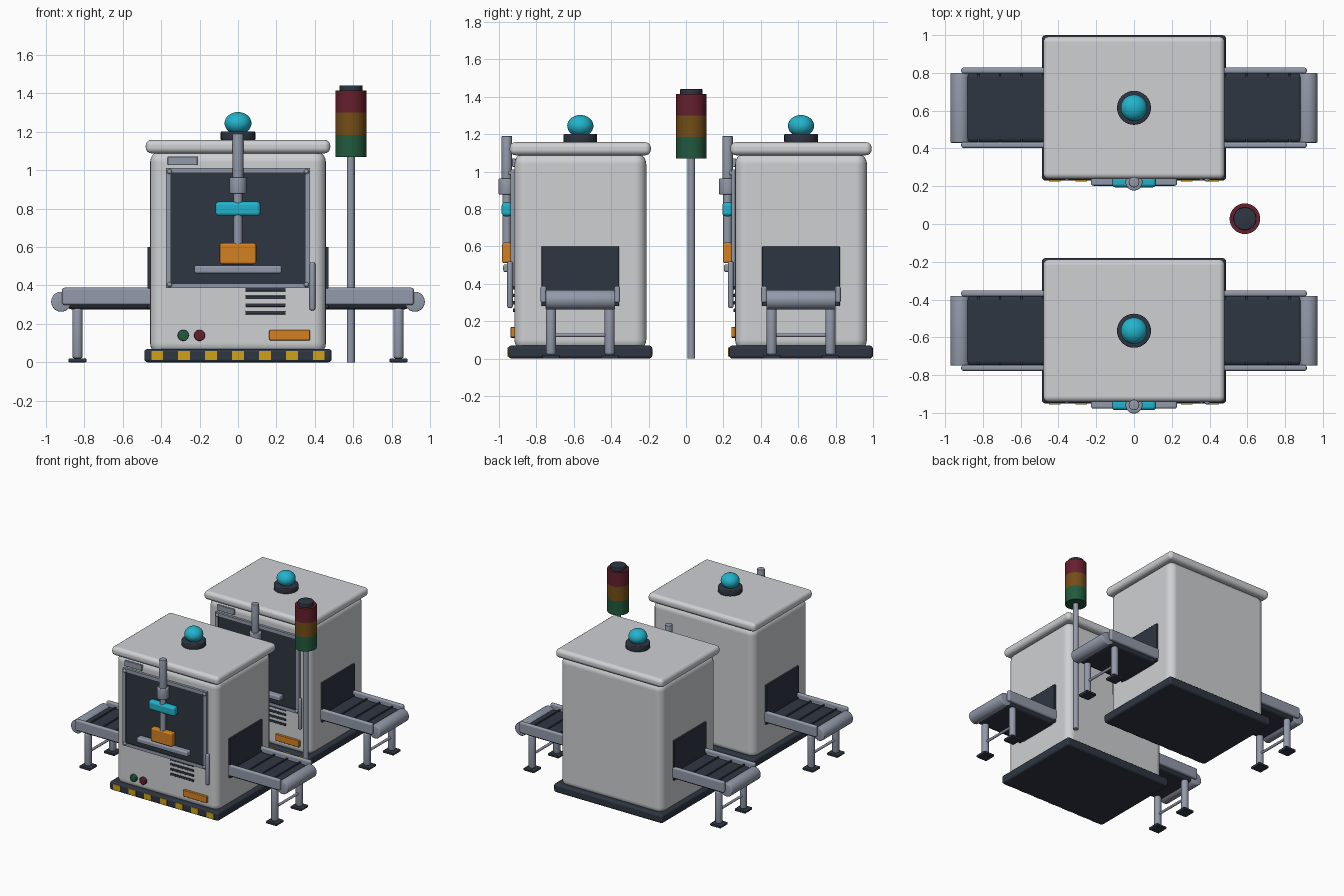
import bpy, bmesh, math
from mathutils import Matrix, Vector

cube = bpy.data.objects.get("Cube")
if cube:
    bpy.data.objects.remove(cube, do_unlink=True)


def material(name, r, g, b):
    m = bpy.data.materials.new(name)
    m.use_nodes = True
    m.diffuse_color = (r, g, b, 1)
    m.node_tree.nodes["Principled BSDF"].inputs["Base Color"].default_value = (r, g, b, 1)
    return m


SHELL = material("light grey shell", 0.62, 0.63, 0.65)
METAL = material("blue grey metal", 0.29, 0.32, 0.40)
DARK = material("dark slate", 0.028, 0.037, 0.055)
CYAN = material("cyan", 0.016, 0.45, 0.60)
ORANGE = material("orange", 0.66, 0.22, 0.015)
YELLOW = material("hazard yellow", 0.62, 0.36, 0.01)
RED = material("signal red", 0.13, 0.014, 0.026)
AMBER = material("signal amber", 0.17, 0.075, 0.008)
GREEN = material("signal green", 0.016, 0.10, 0.048)


def finish(name, bm, mats, loc):
    mesh = bpy.data.meshes.new(name)
    bm.to_mesh(mesh)
    bm.free()
    for m in mats:
        mesh.materials.append(m)
    mesh.shade_smooth()
    mesh.set_sharp_from_angle(angle=math.radians(40))
    ob = bpy.data.objects.new(name, mesh)
    ob.location = loc
    bpy.context.scene.collection.objects.link(ob)
    return ob


def box(name, mat, loc, size, bevel=0.0, segments=3):
    bm = bmesh.new()
    bmesh.ops.create_cube(bm, size=1)
    bmesh.ops.scale(bm, vec=Vector(size), verts=bm.verts)
    ob = finish(name, bm, [mat], loc)
    if bevel:
        mod = ob.modifiers.new("rounded edges", 'BEVEL')
        mod.width = bevel
        mod.segments = segments
        mod.harden_normals = True
    return ob


def rod(name, mat, loc, radius, length, axis='Z', bevel=0.0):
    bm = bmesh.new()
    bmesh.ops.create_cone(bm, cap_ends=True, segments=32, radius1=radius,
                          radius2=radius, depth=length)
    if axis != 'Z':
        turn = Matrix.Rotation(math.pi / 2, 3, 'X' if axis == 'Y' else 'Y')
        bmesh.ops.rotate(bm, matrix=turn, verts=bm.verts)
    if bevel:
        rims = [e for e in bm.edges if any(len(f.verts) > 4 for f in e.link_faces)]
        bmesh.ops.bevel(bm, geom=rims, offset=bevel, segments=3, profile=0.5, affect='EDGES')
    return finish(name, bm, [mat], loc)


def ball(name, mat, loc, radius, squash=1.0):
    bm = bmesh.new()
    bmesh.ops.create_uvsphere(bm, u_segments=32, v_segments=16, radius=radius)
    bmesh.ops.scale(bm, vec=Vector((1, 1, squash)), verts=bm.verts)
    return finish(name, bm, [mat], loc)


def window(name, loc, size, border):
    # Framed pane: the front face is inset and sunk to become the glass
    bm = bmesh.new()
    bmesh.ops.create_cube(bm, size=1)
    bmesh.ops.scale(bm, vec=Vector(size), verts=bm.verts)
    bm.normal_update()
    pane = min(bm.faces, key=lambda f: f.calc_center_median().y)
    bmesh.ops.inset_region(bm, faces=[pane], thickness=border)
    pane.material_index = 1
    sunk = bmesh.ops.extrude_discrete_faces(bm, faces=[pane])["faces"]
    verts = {v for f in sunk for v in f.verts}
    bmesh.ops.translate(bm, vec=(0, 0.008, 0), verts=list(verts))
    return finish(name, bm, [METAL, DARK], loc)


def conveyor(tag, y, side):
    # Belt bed, slats and side rails
    s = side
    box(tag + "conveyor_belt", DARK, (s * 0.66, y, 0.315), (0.46, 0.37, 0.08), 0.025)
    for x in (0.48, 0.595, 0.71, 0.825):
        box(tag + "belt_slat", DARK, (s * x, y, 0.356), (0.012, 0.36, 0.012))
    for e in (-1, 1):
        box(tag + "conveyor_rail", METAL, (s * 0.68, y + e * 0.197, 0.343),
            (0.47, 0.032, 0.09), 0.013)
        # Legs and feet
        rod(tag + "conveyor_leg", METAL, (s * 0.835, y + e * 0.157, 0.15), 0.027, 0.26, bevel=0.012)
        box(tag + "conveyor_foot", DARK, (s * 0.835, y + e * 0.157, 0.01),
            (0.095, 0.095, 0.02), 0.006, 2)
    rod(tag + "end_roller", METAL, (s * 0.92, y, 0.315), 0.052, 0.37, 'Y', 0.006)
    rod(tag + "leg_crossbar", METAL, (s * 0.835, y, 0.125), 0.01, 0.31, 'Y')
    # Dark tunnel mouth on the cabinet side
    box(tag + "tunnel_mouth", DARK, (s * 0.46, y, 0.44), (0.024, 0.415, 0.32), 0.005, 2)


def machine(tag, y):
    # Cabinet
    box(tag + "base", DARK, (0, y, 0.035), (0.975, 0.77, 0.07), 0.018)
    box(tag + "cabinet", SHELL, (0, y, 0.57), (0.915, 0.705, 1.06), 0.06, 5)
    box(tag + "roof", SHELL, (0, y, 1.122), (0.96, 0.755, 0.07), 0.03, 4)
    for i in range(-3, 4):
        box(tag + "hazard_stripe", YELLOW, (i * 0.14, y - 0.386, 0.035), (0.062, 0.008, 0.048))

    # Roof beacon
    rod(tag + "beacon_base", DARK, (0, y, 1.178), 0.09, 0.046, bevel=0.006)
    ball(tag + "beacon_dome", CYAN, (0, y, 1.244), 0.07, 0.83)

    # Front window with corner screws
    front = y - 0.352
    window(tag + "window", (0, front - 0.008, 0.698), (0.75, 0.024, 0.625), 0.036)
    for x in (-0.356, 0.356):
        for z in (0.404, 0.992):
            ball(tag + "window_screw", METAL, (x, front - 0.02, z), 0.013)
    rod(tag + "door_handle", METAL, (0.387, front - 0.024, 0.395), 0.015, 0.25, bevel=0.01)

    # Vertical press in front of the window
    py = y - 0.393
    rod(tag + "press_upper_rod", METAL, (0, py, 1.05), 0.028, 0.28, bevel=0.004)
    rod(tag + "press_collar", METAL, (0, py, 0.92), 0.045, 0.085, bevel=0.006)
    rod(tag + "press_lower_rod", METAL, (0, py, 0.74), 0.023, 0.30)
    box(tag + "press_crosshead", CYAN, (0, py, 0.798), (0.235, 0.056, 0.076), 0.02)
    box(tag + "workpiece", ORANGE, (0, py, 0.565), (0.19, 0.05, 0.11), 0.012)
    box(tag + "work_tray", METAL, (0, y - 0.385, 0.483), (0.455, 0.055, 0.042), 0.012)

    # Control details
    box(tag + "name_plate", METAL, (-0.288, front - 0.004, 1.048), (0.155, 0.018, 0.045), 0.004, 2)
    for i in range(4):
        box(tag + "vent_slot", DARK, (0.143, front - 0.004, 0.258 + i * 0.04),
            (0.21, 0.009, 0.018), 0.003, 2)
    for x, mat in ((-0.285, GREEN), (-0.2, RED)):
        rod(tag + "push_button", mat, (x, front - 0.008, 0.14), 0.029, 0.026, 'Y', 0.005)
    box(tag + "orange_label", ORANGE, (0.268, front - 0.008, 0.141), (0.212, 0.024, 0.054), 0.006)

    for side in (-1, 1):
        conveyor(tag, y, side)


machine("front_", -0.565)
machine("rear_", 0.615)

# Signal tower between the machines
TX, TY = 0.587, 0.028
rod("tower_pole", METAL, (TX, TY, 0.535), 0.021, 1.07)
for i, (label, mat) in enumerate((("green", GREEN), ("amber", AMBER), ("red", RED))):
    rod("tower_light_" + label, mat, (TX, TY, 1.126 + i * 0.115), 0.081, 0.115)
rod("tower_cap", DARK, (TX, TY, 1.426), 0.06, 0.03, bevel=0.004)
